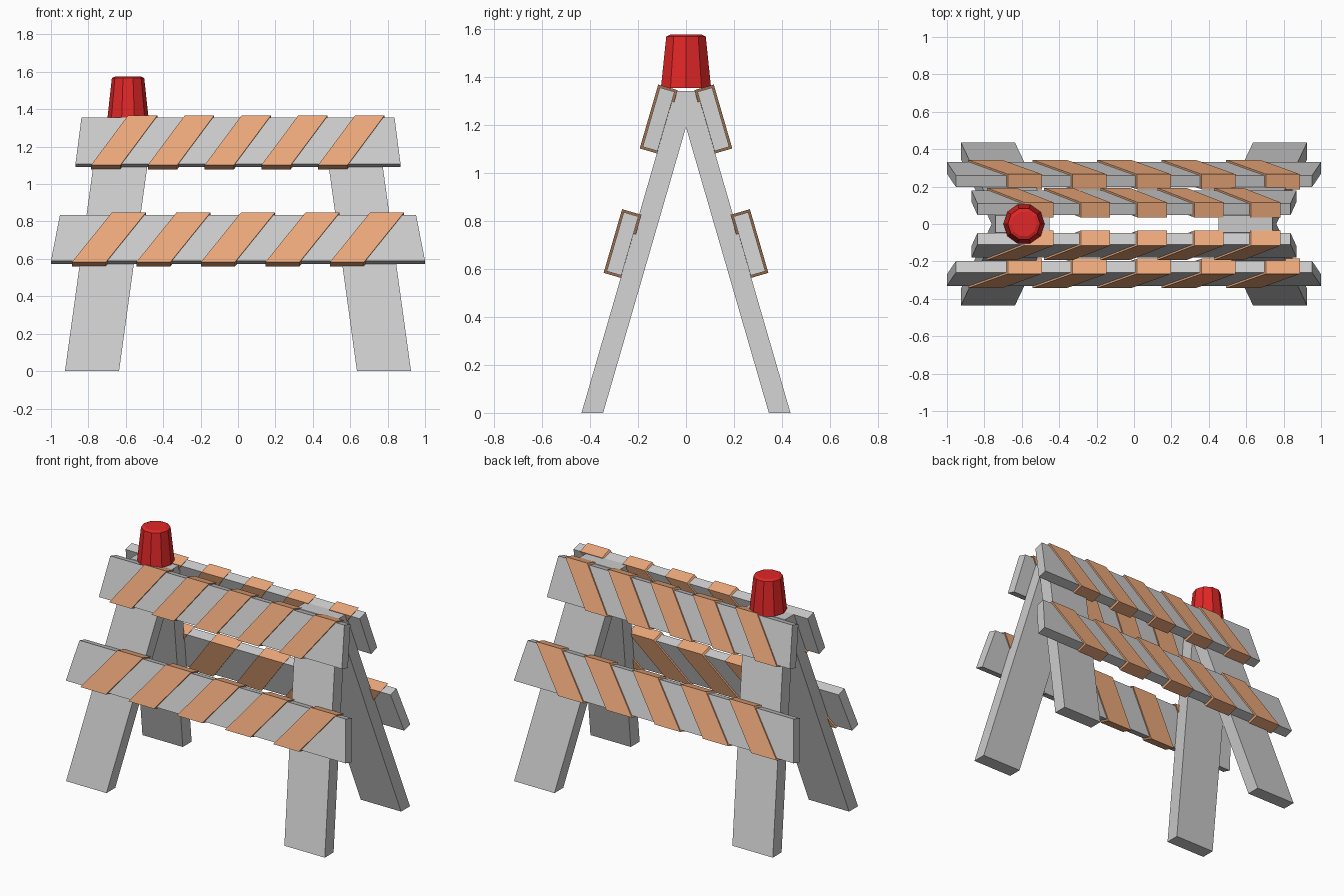
import bpy, bmesh, math
from mathutils import Vector

if "Cube" in bpy.data.objects:
    bpy.data.objects.remove(bpy.data.objects["Cube"])

SLOPE = 0.29                                  # lean of the A-frame in y per unit of height
UP = Vector((SLOPE, 1.0)).normalized()        # (y, z) along the front leg, upwards
OUT = Vector((-UP.y, UP.x))                   # (y, z) away from the front leg


def material(name, rgba):
    m = bpy.data.materials.new(name)
    m.diffuse_color = rgba
    m.use_nodes = True
    m.node_tree.nodes["Principled BSDF"].inputs["Base Color"].default_value = m.diffuse_color
    return m


def finish(name, bm, mat=None):
    bmesh.ops.recalc_face_normals(bm, faces=bm.faces)
    me = bpy.data.meshes.new(name)
    bm.to_mesh(me)
    bm.free()
    ob = bpy.data.objects.new(name, me)
    bpy.context.collection.objects.link(ob)
    if mat:
        me.materials.append(mat)
    return ob


def prism(bm, left, right):
    """Join two matching outlines into a closed solid."""
    a = [bm.verts.new(p) for p in left]
    b = [bm.verts.new(p) for p in right]
    bm.faces.new(a)
    bm.faces.new(b[::-1])
    n = len(a)
    for i in range(n):
        j = (i + 1) % n
        bm.faces.new((a[i], b[i], b[j], a[j]))


def board(bm, side, z_low, z_high, low_x, high_x, thick=0.064, grow=0.0):
    """Sloped board lying on the leg, side = 1 front, -1 back."""
    section = []
    for z, g, tops in ((z_low, -grow, False), (z_high, grow, True)):
        foot = Vector((-0.435 + SLOPE * z, z)) + UP * g
        inner, outer = foot - OUT * grow, foot + OUT * (thick + grow)
        section += [(inner, tops), (outer, tops)] if not tops else [(outer, tops), (inner, tops)]
    ends = []
    for e in (0, 1):
        ends.append([((high_x if t else low_x)[e], p.x * side, p.y) for p, t in section])
    prism(bm, *ends)


orange = material("orange", (0.85, 0.40, 0.20, 1))
red = material("red", (0.75, 0.02, 0.02, 1))

# A-frame legs, leaning inwards along x
profile = [(-0.435, 0), (-0.345, 0), (0, 1.19), (0.345, 0), (0.435, 0), (0.046, 1.34), (-0.046, 1.34)]
for label, s in (("left", -1), ("right", 1)):
    bm = bmesh.new()
    prism(bm, *[[(s * (x - 0.138 * z), y, z) for y, z in profile] for x in (0.636, 0.925)])
    finish(label + "_a_frame_leg", bm)

# Planks with wrapped stripes: z range, half widths, first stripe x, width, lean, spacing
rows = {
    "upper": (1.09, 1.337, 0.869, 0.837, -0.786, 0.157, 0.198, 0.3035),
    "lower": (0.572, 0.818, 1.0, 0.952, -0.888, 0.182, 0.214, 0.345),
}
for row, (z0, z1, wide, narrow, x0, w, lean, step) in rows.items():
    for label, side in (("front", 1), ("back", -1)):
        bm = bmesh.new()
        board(bm, side, z0, z1, (-wide, wide), (-narrow, narrow))
        finish(f"{label}_{row}_plank", bm)
        bm = bmesh.new()
        for k in range(5):
            x = x0 + k * step
            board(bm, side, z0, z1, (x, x + w), (x + lean, x + lean + w), grow=0.01)
        finish(f"{label}_{row}_stripes", bm, orange)

# Ten-sided warning lamp with a softly chamfered top
bm = bmesh.new()
rings = []
for r, z in ((0.110, 1.352), (0.0865, 1.567), (0.068, 1.575)):
    rings.append([bm.verts.new((-0.588 + r * math.cos(i * math.tau / 10),
                                r * math.sin(i * math.tau / 10), z)) for i in range(10)])
for a, b in zip(rings, rings[1:]):
    for i in range(10):
        j = (i + 1) % 10
        bm.faces.new((a[i], a[j], b[j], b[i]))
bm.faces.new(rings[0][::-1])
bm.faces.new(rings[-1])
finish("warning_lamp", bm, red)
